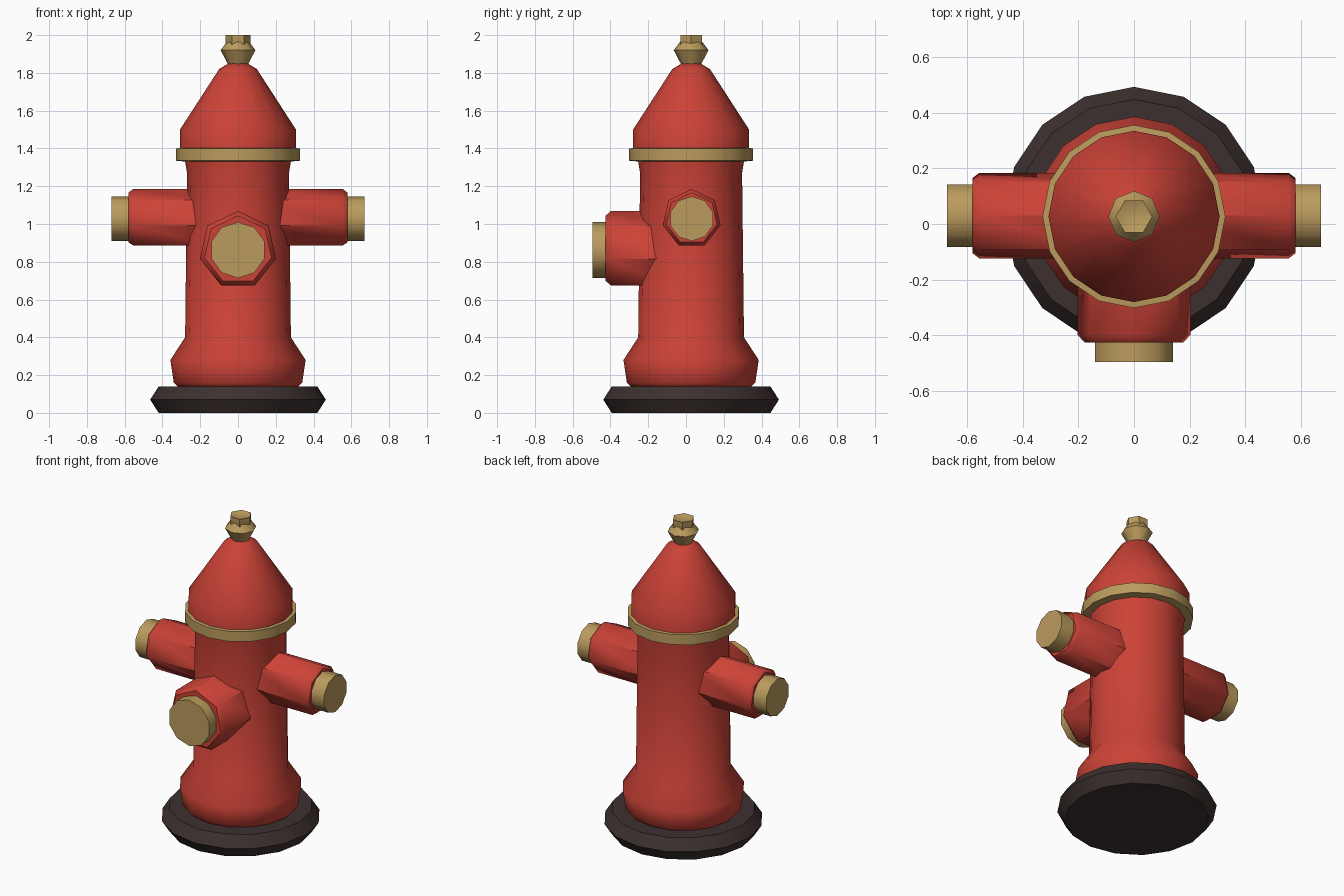
import bpy, bmesh
from math import pi, sin, cos, radians
from mathutils import Matrix, Vector

if "Cube" in bpy.data.objects:
    bpy.data.objects.remove(bpy.data.objects["Cube"])

CY = 0.027  # centre of the upright parts


def material(name, rgb):
    m = bpy.data.materials.new(name)
    m.diffuse_color = (*rgb, 1)
    m.use_nodes = True
    m.node_tree.nodes["Principled BSDF"].inputs["Base Color"].default_value = m.diffuse_color
    return m


RED = material("red_paint", (0.60, 0.055, 0.038))
BRASS = material("brass", (0.50, 0.33, 0.11))
BLACK = material("dark_iron", (0.045, 0.030, 0.028))


def lathe(name, profile, sides, mat, matrix, start=pi / 2, closed=False, angle=50):
    """Spin (radius, height) points about local z; cap the ends, or close into a ring."""
    bm = bmesh.new()
    rings = [[bm.verts.new((r * cos(start + 2 * pi * i / sides),
                            r * sin(start + 2 * pi * i / sides), h))
              for i in range(sides)] for r, h in profile]
    pairs = list(zip(rings, rings[1:]))
    if closed:
        pairs.append((rings[-1], rings[0]))
    else:
        bm.faces.new(rings[0][::-1])
        bm.faces.new(rings[-1])
    for a, b in pairs:
        for i in range(sides):
            j = (i + 1) % sides
            bm.faces.new((a[i], a[j], b[j], b[i]))
    bmesh.ops.recalc_face_normals(bm, faces=bm.faces)
    bm.transform(matrix)
    me = bpy.data.meshes.new(name)
    bm.to_mesh(me)
    bm.free()
    me.materials.append(mat)
    ob = bpy.data.objects.new(name, me)
    bpy.context.collection.objects.link(ob)
    bpy.ops.object.select_all(action='DESELECT')
    ob.select_set(True)
    bpy.context.view_layer.objects.active = ob
    bpy.ops.object.shade_smooth_by_angle(angle=radians(angle))
    return ob


UP = Matrix.Translation((0, CY, 0))

# Upright parts
lathe("base", [(0.42, 0), (0.465, 0.07), (0.42, 0.14)], 16, BLACK, UP)
lathe("body", [(0.31, 0.13), (0.34, 0.16), (0.358, 0.28), (0.28, 0.40),
               (0.27, 1.27), (0.285, 1.36)], 16, RED, UP)
lathe("collar_ring", [(0.27, 1.33), (0.328, 1.335), (0.328, 1.40), (0.27, 1.405)],
      16, BRASS, UP, closed=True)
lathe("bonnet", [(0.307, 1.37), (0.307, 1.50), (0.10, 1.82), (0.05, 1.85)], 16, RED, UP)
lathe("top_knob", [(0.05, 1.84), (0.092, 1.92), (0.055, 1.97)], 8, BRASS, UP)
lathe("top_nut", [(0.055, 1.93), (0.066, 1.95), (0.066, 2.0), (0.04, 1.99)],
      6, BRASS, UP, start=0)


def outlet(name, origin, direction, r, shoulder, tip, cap_r, cap_end):
    """Seven-sided red nozzle with a ten-sided brass cap, pointing along direction."""
    z = Vector(direction)
    y = Vector((0, 0, 1))
    x = y.cross(z)
    m = Matrix.Translation(origin) @ Matrix((x, y, z)).transposed().to_4x4()
    lathe(name + "_nozzle", [(r, 0.13), (r, shoulder), (r * 0.88, tip)], 7, RED, m)
    up = Matrix.Translation((0, 0, 0.008))
    lathe(name + "_cap", [(cap_r, tip - 0.02), (cap_r, cap_end)], 10, BRASS, m @ up,
          start=pi / 10)


for side, s in (("right", 1), ("left", -1)):
    outlet(side + "_outlet", (0, CY + 0.003, 1.028), (s, 0, 0),
           0.157, 0.555, 0.58, 0.118, 0.662)
outlet("front_outlet", (0, CY, 0.862), (0, -1, 0),
       0.207, 0.425, 0.452, 0.148, 0.514)
